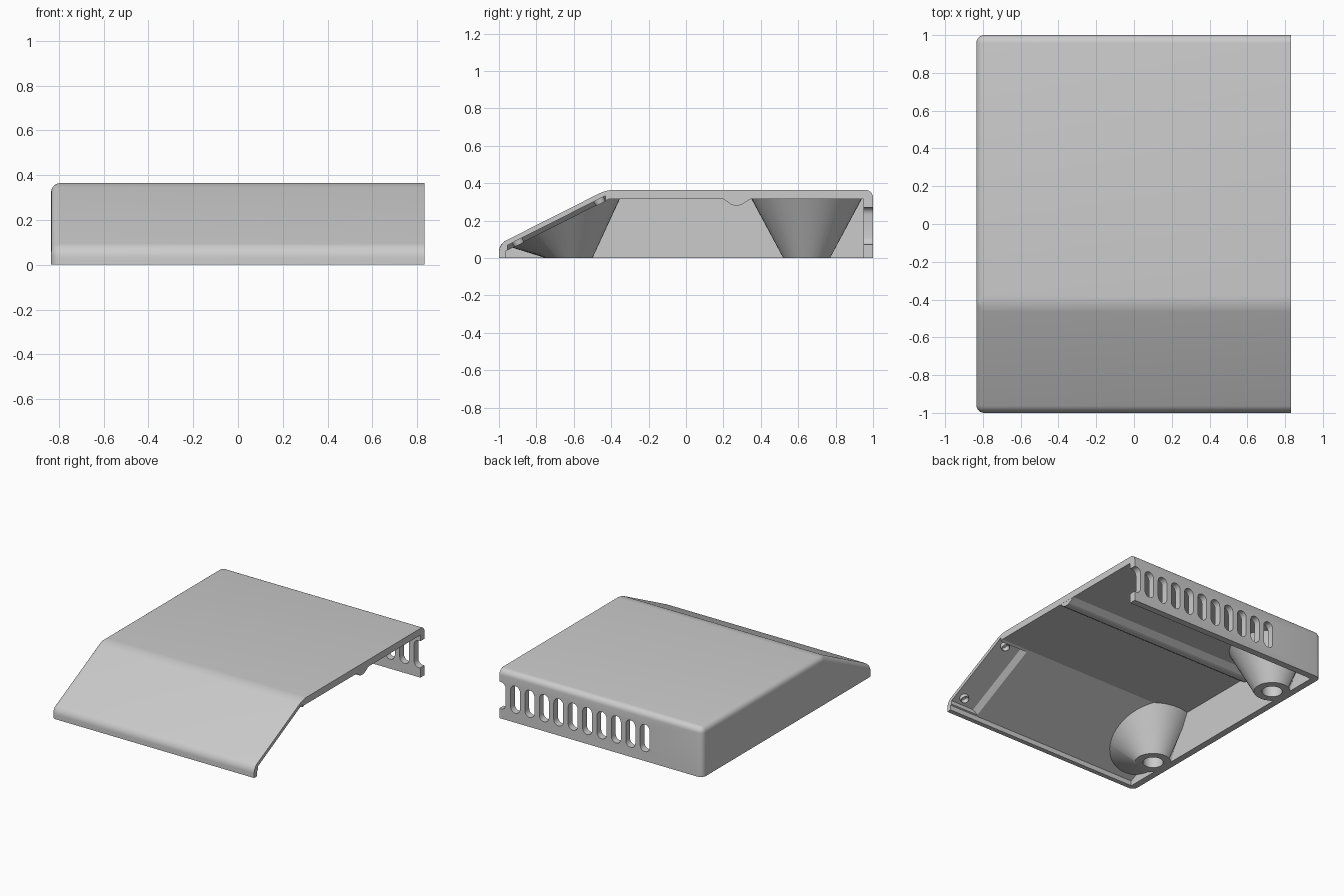
import bpy, bmesh, math
from mathutils import Vector

cube = bpy.data.objects.get("Cube")
if cube:
    bpy.data.objects.remove(cube, do_unlink=True)

XL, XR = -0.835, 0.832      # closed side, open side
TOP, WALL = 0.365, 0.05
LIP, PEAK = 0.075, -0.425   # top of the front lip, start of the flat roof
SLOPE = (TOP - LIP) / (PEAK + 1)

grey = bpy.data.materials.new("light_grey")
grey.use_nodes = True
grey.diffuse_color = (0.6, 0.6, 0.6, 1)
grey.node_tree.nodes["Principled BSDF"].inputs["Base Color"].default_value = (0.6, 0.6, 0.6, 1)


def roof(y, drop=0.0):
    """Height of the roof, lowered by a thickness."""
    tilt = math.sqrt(1 + SLOPE ** 2)
    return min(TOP - drop, LIP + SLOPE * (y + 1) - drop * tilt)


def make(name, bm):
    bmesh.ops.recalc_face_normals(bm, faces=bm.faces)
    mesh = bpy.data.meshes.new(name)
    bm.to_mesh(mesh)
    bm.free()
    obj = bpy.data.objects.new(name, mesh)
    obj.data.materials.append(grey)
    bpy.context.collection.objects.link(obj)
    return obj


def extrude(bm, points, offset):
    face = bm.faces.new([bm.verts.new(p) for p in points])
    new = bmesh.ops.extrude_face_region(bm, geom=[face])["geom"]
    bmesh.ops.translate(bm, vec=offset, verts=[v for v in new if isinstance(v, bmesh.types.BMVert)])


def prism(profile, x0, x1):
    """Side profile of (y, z) points drawn out along x."""
    bm = bmesh.new()
    extrude(bm, [(x0, y, z) for y, z in profile], (x1 - x0, 0, 0))
    return bm


def activate(obj):
    bpy.ops.object.select_all(action='DESELECT')
    obj.select_set(True)
    bpy.context.view_layer.objects.active = obj


def cut(obj, cutter):
    cutter.hide_render = True
    mod = obj.modifiers.new("cut", 'BOOLEAN')
    mod.operation, mod.solver, mod.object = 'DIFFERENCE', 'EXACT', cutter
    activate(obj)
    bpy.ops.object.modifier_apply(modifier=mod.name)
    bpy.data.objects.remove(cutter, do_unlink=True)


def smooth(obj, angle=25):
    activate(obj)
    bpy.ops.object.shade_smooth_by_angle(angle=math.radians(angle))


# Outer body, rounded everywhere but the open side and the bottom
bm = prism([(-1, 0), (-1, LIP), (PEAK, TOP), (1, TOP), (1, 0)], XL, XR)
rounded = [e for e in bm.edges
           if not all(v.co.x > 0 for v in e.verts) and not all(v.co.z < 0.01 for v in e.verts)]
bmesh.ops.bevel(bm, geom=rounded, offset=0.042, segments=6, profile=0.5, affect='EDGES')
shell = make("cover_shell", bm)

# Hollow inside
inner_front = -0.965
inner_peak = PEAK + 0.012
cavity = [(inner_front, -0.2), (inner_front, roof(inner_front, WALL)),
          (inner_peak, TOP - WALL), (1 - WALL, TOP - WALL), (1 - WALL, -0.2)]
cut(shell, make("cavity_cutter", prism(cavity, XL + WALL, 1.2)))

# Thinned band under the slope along the open side, with a slanted step
bm = bmesh.new()
for y in (-0.955, -0.43):
    for x, drop in ((0.56, 0.075), (0.64, 0.026), (1, 0.026), (1, 0.075)):
        bm.verts.new((x, y, roof(y, drop)))
bmesh.ops.convex_hull(bm, input=bm.verts)
cut(shell, make("band_cutter", bm))

# Row of vent slots in the back wall, the last one open at the edge
bm = bmesh.new()
R, LOW, HIGH = 0.039, 0.07, 0.272
for i in range(11):
    cx = 0.82 - 0.1183 * i
    outline = []
    for cz, start in ((HIGH - R, 0), (LOW + R, math.pi)):
        for k in range(9):
            a = start + math.pi * k / 8
            outline.append((cx + R * math.cos(a), 0.9, cz + R * math.sin(a)))
    extrude(bm, outline, (0, 0.2, 0))
cut(shell, make("slot_cutter", bm))
smooth(shell)

# Rib across the ceiling
ceiling = TOP - WALL
rib = [(0.2, ceiling + 0.01), (0.2, ceiling), (0.24, 0.287), (0.255, 0.282), (0.285, 0.282),
       (0.3, 0.287), (0.345, ceiling), (0.345, ceiling + 0.01)]
make("ceiling_rib", prism(rib, XL + 0.03, XR - 0.001))


# Flared hollow posts beside the closed wall
def post(name, y0, top_y, bore_top):
    n, x0 = 48, -0.695
    bm = bmesh.new()

    def ring(cy, r, height):
        verts = []
        for k in range(n):
            a = math.tau * k / n
            x, y = x0 + r * math.cos(a), cy + r * math.sin(a)
            verts.append(bm.verts.new((max(x, XL + 0.025), y, height(y))))
        return verts

    rings = [ring(top_y, 0.305, lambda y: roof(y, 0.03)), ring(y0, 0.125, lambda y: 0),
             ring(y0, 0.07, lambda y: 0), ring(y0, 0.07, lambda y: bore_top)]
    for a, b in zip(rings, rings[1:]):
        for k in range(n):
            bm.faces.new((a[k], a[k - 1], b[k - 1], b[k]))
    bm.faces.new(rings[-1])
    bm.faces.new(rings[0])
    smooth(make(name, bm), 35)


post("back_post", 0.645, 0.645, 0.3)
post("front_post", -0.625, -0.65, 0.19)

# Small pegs with a hole under the thinned band
normal = Vector((0, SLOPE, -1)).normalized()
for name, y in (("upper_peg", -0.465), ("lower_peg", -0.9)):
    bm = bmesh.new()
    bmesh.ops.create_cone(bm, cap_ends=True, segments=24, radius1=0.034, radius2=0.028, depth=0.04)
    tip = max(bm.faces, key=lambda f: f.calc_center_median().z)
    bmesh.ops.inset_region(bm, faces=[tip], thickness=0.012)
    bmesh.ops.translate(bm, vec=(0, 0, -0.025), verts=tip.verts)
    peg = make(name, bm)
    peg.rotation_mode = 'QUATERNION'
    peg.rotation_quaternion = normal.to_track_quat('Z', 'Y')
    peg.location = (0.765, y, roof(y, 0.032))
    smooth(peg, 35)
